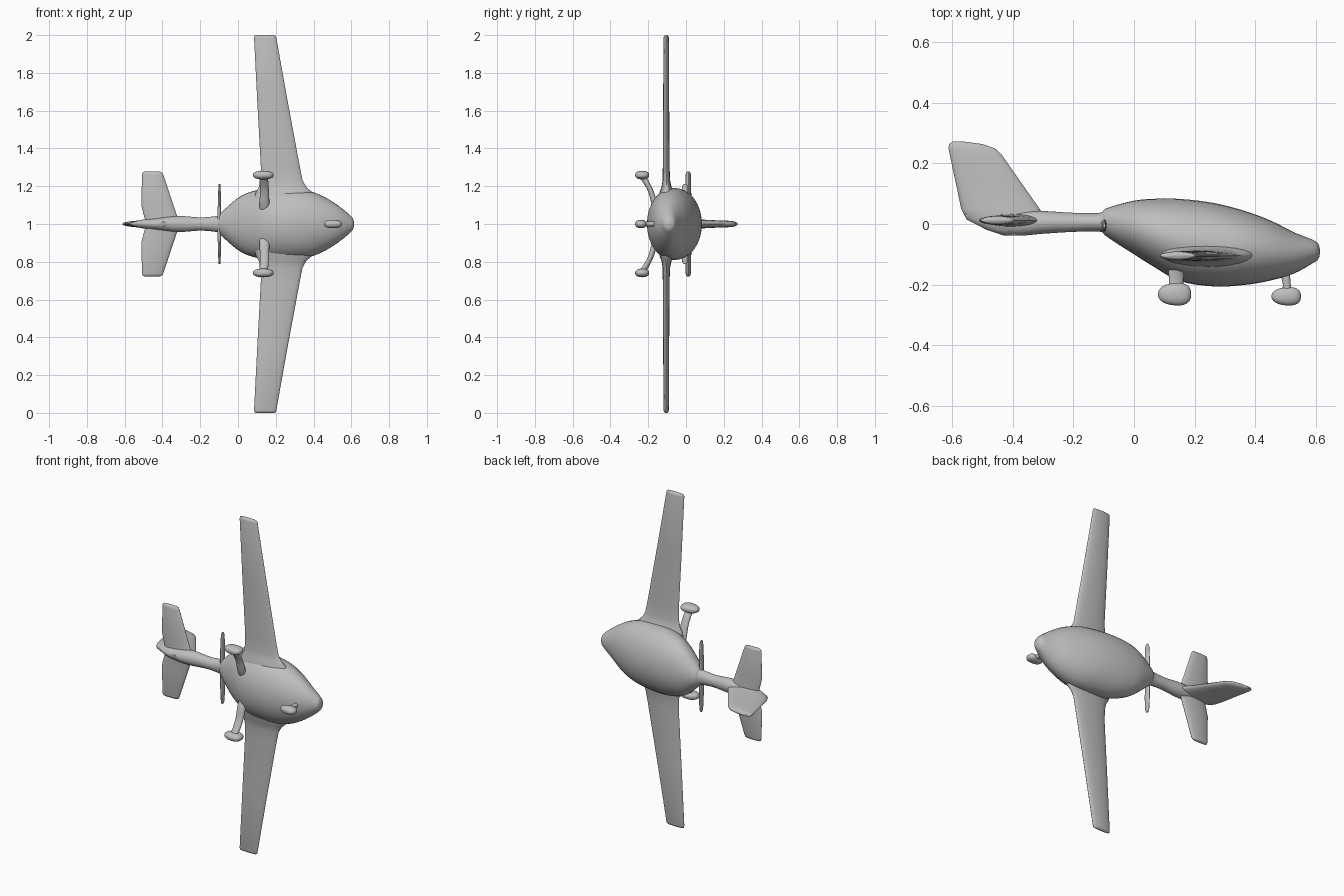
import bpy, bmesh, math
from mathutils import Vector

grey = bpy.data.materials.new("light grey")
grey.diffuse_color = (0.52, 0.52, 0.52, 1)


def finish(obj, angle=50):
    obj.data.materials.append(grey)
    bpy.ops.object.select_all(action='DESELECT')
    obj.select_set(True)
    bpy.context.view_layer.objects.active = obj
    bpy.ops.object.shade_smooth_by_angle(angle=math.radians(angle))


def smooth_sections(secs, n):
    """Catmull-Rom interpolation between cross-sections."""
    out = []
    for i in range(len(secs) - 1):
        p = [Vector(secs[min(max(k, 0), len(secs) - 1)]) for k in range(i - 1, i + 3)]
        for s in range(n):
            t = s / n
            v = 0.5 * (2 * p[1] + (p[2] - p[0]) * t
                       + (2 * p[0] - 5 * p[1] + 4 * p[2] - p[3]) * t * t
                       + (3 * p[1] - p[0] - 3 * p[2] + p[3]) * t ** 3)
            out.append(tuple(v))
    return out + [tuple(secs[-1])]


def loft(name, axis, secs, n=1, sides=32):
    """Skin elliptical sections (position, centre a, radius a, centre b, radius b) along an axis."""
    if n > 1:
        secs = smooth_sections(secs, n)
    bm = bmesh.new()
    rings = []
    for pos, ca, ra, cb, rb in secs:
        ring = []
        for k in range(sides):
            t = 2 * math.pi * k / sides
            co = [ca + ra * math.cos(t), cb + rb * math.sin(t)]
            co.insert(axis, pos)
            ring.append(bm.verts.new(co))
        rings.append(ring)
    for r, q in zip(rings, rings[1:]):
        for k in range(sides):
            j = (k + 1) % sides
            bm.faces.new((r[k], r[j], q[j], q[k]))
    bm.faces.new(rings[0])
    bm.faces.new(rings[-1])
    bmesh.ops.recalc_face_normals(bm, faces=bm.faces)
    me = bpy.data.meshes.new(name)
    bm.to_mesh(me)
    bm.free()
    obj = bpy.data.objects.new(name, me)
    bpy.context.collection.objects.link(obj)
    finish(obj)
    return obj


def edges(pos, lead, trail, c, h):
    """Section of a thin surface given its leading and trailing edges."""
    return (pos, (lead + trail) / 2, (lead - trail) / 2, c, h)


def hull(x, top, bottom, w):
    return (x, (top + bottom) / 2, (top - bottom) / 2, 1.0, w)


def pod(name, centre, size):
    bpy.ops.mesh.primitive_uv_sphere_add(segments=24, ring_count=14, radius=1, location=centre)
    obj = bpy.context.object
    obj.name = name
    # Rounded-box fullness and a tapered tail
    for v in obj.data.vertices:
        c = v.co
        taper = 1 + 0.15 * c.x
        c.x, c.y, c.z = [math.copysign(abs(a) ** 0.85, a) * s for a, s in zip(c, size)]
        c.y *= taper
    finish(obj)


# Teardrop fuselage flowing into the tail boom
loft("fuselage", 0, [
    hull(0.615, -0.088, -0.094, 0.004), hull(0.609, -0.066, -0.116, 0.028),
    hull(0.59, -0.052, -0.13, 0.050), hull(0.53, -0.028, -0.163, 0.098),
    hull(0.45, 0.012, -0.187, 0.147), hull(0.36, 0.045, -0.202, 0.180),
    hull(0.26, 0.07, -0.206, 0.190), hull(0.15, 0.083, -0.188, 0.188),
    hull(0.06, 0.083, -0.138, 0.168), hull(0.0, 0.077, -0.100, 0.138),
    hull(-0.06, 0.062, -0.062, 0.088), hull(-0.095, 0.05, -0.038, 0.055),
    hull(-0.115, 0.037, -0.025, 0.042), hull(-0.2, 0.037, -0.026, 0.035),
    hull(-0.3, 0.043, -0.032, 0.042), hull(-0.39, 0.045, -0.038, 0.036),
    hull(-0.48, 0.04, -0.018, 0.024), hull(-0.555, 0.04, 0.02, 0.010)], n=4)

# Straight-tapered wing with a flared root, one panel per side
wing = [edges(0.10, 0.41, 0.08, -0.1, 0.05), edges(0.17, 0.39, 0.095, -0.102, 0.038),
        edges(0.195, 0.362, 0.11, -0.103, 0.027), edges(0.23, 0.342, 0.118, -0.104, 0.020),
        edges(0.30, 0.328, 0.121, -0.105, 0.018), edges(0.65, 0.263, 0.102, -0.105, 0.016),
        edges(0.985, 0.203, 0.085, -0.105, 0.014), edges(0.996, 0.200, 0.087, -0.105, 0.011),
        edges(1.0, 0.192, 0.095, -0.105, 0.005)]
# Horizontal stabiliser
stab = [edges(0.0, -0.30, -0.485, 0.012, 0.022), edges(0.05, -0.325, -0.50, 0.012, 0.019),
        edges(0.10, -0.342, -0.512, 0.012, 0.017), edges(0.262, -0.396, -0.508, 0.012, 0.014),
        edges(0.273, -0.402, -0.505, 0.012, 0.011), edges(0.277, -0.41, -0.498, 0.012, 0.005)]
# Main gear legs, curving down and outwards
leg = [(0.07, 0.14, 0.027, -0.145, 0.02), (0.11, 0.14, 0.026, -0.166, 0.017),
       (0.17, 0.14, 0.024, -0.185, 0.015), (0.22, 0.138, 0.023, -0.21, 0.017),
       (0.25, 0.136, 0.021, -0.232, 0.02)]
# Propeller blades
blade = [(0.0, -0.10, 0.012, -0.005, 0.022), (0.05, -0.10, 0.009, -0.005, 0.018),
         (0.12, -0.098, 0.008, -0.005, 0.020), (0.20, -0.098, 0.006, -0.005, 0.015),
         (0.213, -0.098, 0.004, -0.005, 0.007)]
for side, s in (("upper", 1), ("lower", -1)):
    for part, secs, n in (("wing", wing, 1), ("stabiliser", stab, 1),
                          ("main_gear_leg", leg, 3), ("propeller_blade", blade, 1)):
        loft(f"{part}_{side}", 2, [(1 + s * q[0],) + q[1:] for q in secs], n, 24)
    pod(f"main_wheel_pod_{side}", (0.134, -0.232, 1 + s * 0.259), (0.055, 0.037, 0.023))

# Swept tail fin
loft("tail_fin", 1, [
    edges(-0.038, -0.36, -0.43, 1, 0.012), edges(-0.02, -0.31, -0.485, 1, 0.026),
    edges(0.015, -0.29, -0.553, 1, 0.030), edges(0.05, -0.312, -0.571, 1, 0.025),
    edges(0.15, -0.382, -0.592, 1, 0.020), edges(0.23, -0.438, -0.609, 1, 0.017),
    edges(0.25, -0.46, -0.613, 1, 0.015), edges(0.264, -0.50, -0.611, 1, 0.010),
    edges(0.272, -0.56, -0.60, 1, 0.005)], sides=28)

# Nose gear
loft("nose_gear_strut", 1, [(-0.15, 0.498, 0.016, 1, 0.014), (-0.20, 0.505, 0.013, 1, 0.012),
                            (-0.24, 0.507, 0.018, 1, 0.014)], sides=16)
pod("nose_wheel_pod", (0.503, -0.239, 1), (0.049, 0.030, 0.022))
